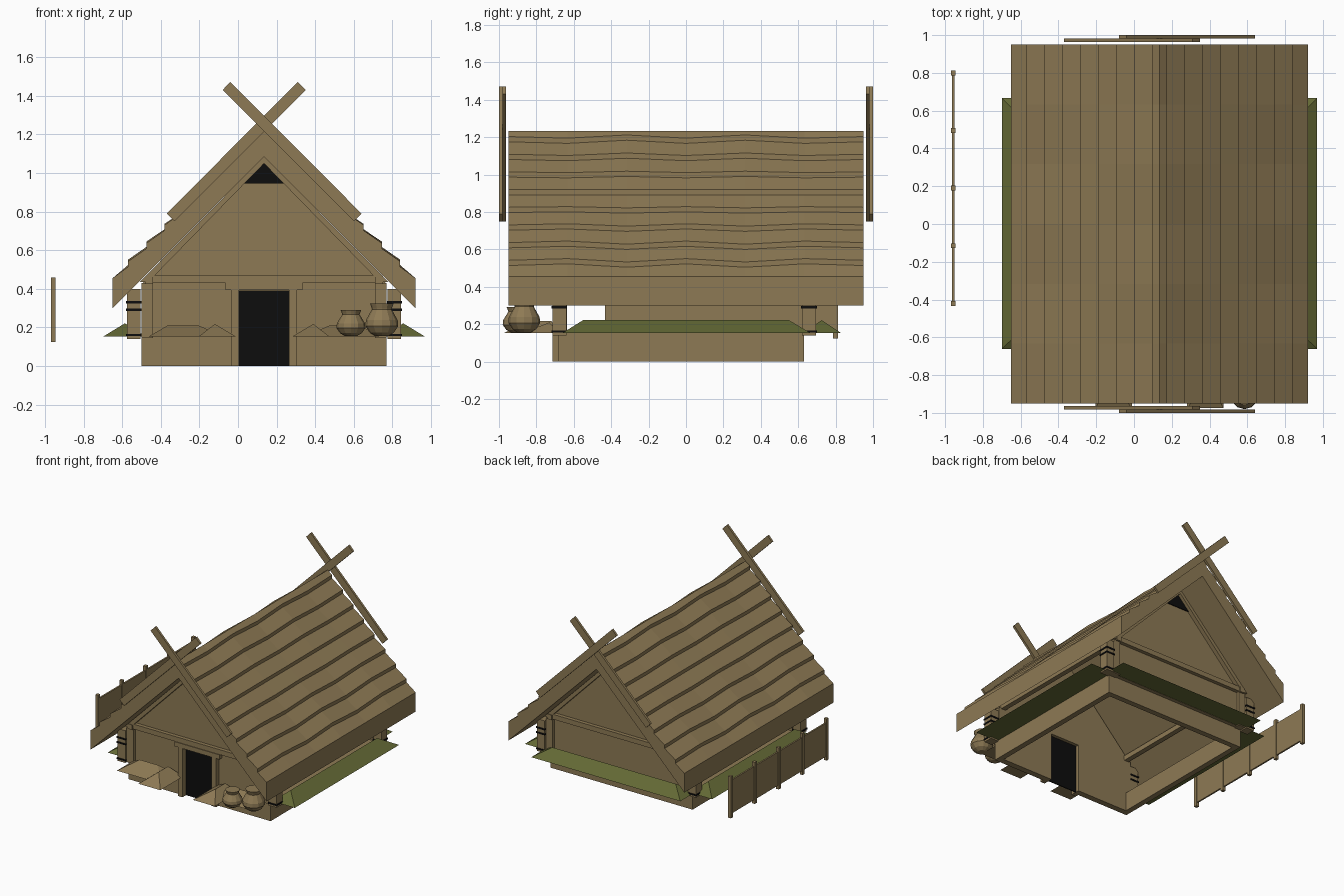
import bpy, bmesh, math
from mathutils import Vector, Matrix

cube = bpy.data.objects.get("Cube")
if cube:
    bpy.data.objects.remove(cube, do_unlink=True)

CX = 0.135          # centre line of the house
FRONT, BACK = -0.68, 0.66


def material(name, rgb):
    m = bpy.data.materials.new(name)
    m.use_nodes = True
    m.diffuse_color = (*rgb, 1)
    m.node_tree.nodes["Principled BSDF"].inputs["Base Color"].default_value = (*rgb, 1)
    return m


WOOD = material("weathered brown", (0.27, 0.195, 0.09))
GRASS = material("grass green", (0.125, 0.14, 0.035))
DARK = material("dark opening", (0.004, 0.004, 0.004))


def finish(name, bm, mat):
    bmesh.ops.recalc_face_normals(bm, faces=bm.faces)
    me = bpy.data.meshes.new(name)
    bm.to_mesh(me)
    bm.free()
    me.materials.append(mat)
    ob = bpy.data.objects.new(name, me)
    bpy.context.collection.objects.link(ob)
    return ob


def box(name, x, y, z, mat=WOOD):
    """Box between (min, max) pairs."""
    bm = bmesh.new()
    bmesh.ops.create_cube(bm, size=1)
    for v in bm.verts:
        v.co = [r[0] if c < 0 else r[1] for c, r in zip(v.co, (x, y, z))]
    return finish(name, bm, mat)


def mirror_box(name, d, y, z, mat=WOOD):
    """Pair of boxes at distance range d either side of the centre line."""
    for side, s in (("left", 1), ("right", -1)):
        box(f"{name}_{side}", sorted(CX + s * v for v in d), y, z, mat)


def prism(name, outline, y0, y1, mat=WOOD):
    """Outline of (distance from centre line, z) extruded along y."""
    bm = bmesh.new()
    rings = [[bm.verts.new((CX + d, y, z)) for d, z in outline] for y in (y0, y1)]
    for ring in rings:
        bm.faces.new(ring)
    n = len(outline)
    for i in range(n):
        j = (i + 1) % n
        bm.faces.new((rings[0][i], rings[0][j], rings[1][j], rings[1][i]))
    return finish(name, bm, mat)


def mound(name, x, y, ridge, mat, top=0.222):
    """Earth bank: rectangular foot and a ridge between two points."""
    bm = bmesh.new()
    for px in x:
        for py in y:
            bm.verts.new((px, py, 0.152))
    for px, py in ridge:
        bm.verts.new((px, py, top))
    bmesh.ops.convex_hull(bm, input=bm.verts)
    bmesh.ops.dissolve_limit(bm, angle_limit=0.01, verts=bm.verts, edges=bm.edges)
    return finish(name, bm, mat)


def lathe(name, loc, outline, sides=12):
    bm = bmesh.new()
    rings = []
    for r, z in outline:
        rings.append([bm.verts.new(Vector(loc) + Vector((
            r * math.cos(math.tau * k / sides), r * math.sin(math.tau * k / sides), z)))
            for k in range(sides)])
    for a, b in zip(rings, rings[1:]):
        for k in range(sides):
            j = (k + 1) % sides
            bm.faces.new((a[k], a[j], b[j], b[k]))
    bm.faces.new(rings[0])
    bm.faces.new(rings[-1])
    return finish(name, bm, WOOD)


# Thatched roof: stepped courses with uneven lips, hollow underneath
STATIONS = 7
COURSES = 8
bm = bmesh.new()
rings = []
for k in range(STATIONS):
    y = -0.95 + 1.9 * k / (STATIONS - 1)
    half = [(0.785, 0.3), (0.785, 0.455)]
    for i in range(COURSES):
        d = 0.705 - 0.095 * i
        z = 0.52 + 0.0945 * i
        inner = 0 < k < STATIONS - 1
        wave = 0.009 * math.cos(math.pi * (k + 1) + i * 0.4) if inner else 0
        half += [(d, z + wave - 0.006), (d, z + wave + 0.022)]
    outline = [(-d, z) for d, z in half] + [(0, 1.232)] + half[::-1] + [(0, 1.085)]
    rings.append([bm.verts.new((CX + d, y, z)) for d, z in outline])
for a, b in zip(rings, rings[1:]):
    for i in range(len(a)):
        j = (i + 1) % len(a)
        bm.faces.new((a[i], a[j], b[j], b[i]))
for ring in (rings[0], rings[-1]):
    bm.faces.new(ring)
finish("thatched_roof", bm, WOOD)

# Crossed gable boards, front and back
for end, s in (("front", -1), ("back", 1)):
    for side, m, near, far in (("rising_right", 1, 0.963, 0.982), ("rising_left", -1, 0.982, 1.0)):
        prism(f"{end}_cross_board_{side}",
              [(m * d, z) for d, z in ((-0.505, 0.79), (-0.465, 0.75), (0.215, 1.43), (0.175, 1.472))],
              *sorted((s * near, s * far)))

# Gable ends: wall, rafters, tie beam, smoke hole and corner posts
for end, s, y in (("front", -1, FRONT), ("back", 1, BACK)):
    def span(a, b):
        return sorted((y + s * a, y + s * b))
    prism(f"{end}_gable_wall", [(-0.63, 0.43), (0.63, 0.43), (0, 1.075)], *span(-0.04, 0))
    box(f"{end}_tie_beam", (CX - 0.575, CX + 0.575), span(-0.03, 0.03), (0.43, 0.47))
    prism(f"{end}_smoke_hole", [(-0.105, 0.945), (0.105, 0.945), (0, 1.05)], *span(0.001, 0.008), DARK)
    prism(f"{end}_smoke_hole_tip", [(0, 1.045), (0.015, 1.062), (0, 1.08), (-0.015, 1.062)],
          *span(0.001, 0.03), DARK)
    for side, m in (("left", 1), ("right", -1)):
        prism(f"{end}_rafter_{side}",
              [(m * 0.645, 0.435), (m * 0.6, 0.435), (0, 1.05), (0, 1.085)], *span(0, 0.035))
    mirror_box(f"{end}_corner_stud", (0.575, 0.635), span(-0.04, 0.025), (0.145, 0.43))
    mirror_box(f"{end}_eave_post", (0.64, 0.71), span(-0.04, 0.035), (0.14, 0.4))
    for z in (0.155, 0.285, 0.325):
        mirror_box(f"{end}_lashing_{int(z * 1000)}", (0.636, 0.715), span(-0.045, 0.04),
                   (z, z + 0.012), DARK)

# Sunken base walls, open below, with the doorway in the front
mirror_box("front_wall", (0.13, 0.635), (FRONT, FRONT + 0.045), (0, 0.43))
box("wall_above_door", (CX - 0.13, CX + 0.13), (FRONT, FRONT + 0.045), (0.39, 0.43))
box("back_wall", (CX - 0.635, CX + 0.635), (BACK - 0.075, BACK - 0.03), (0, 0.152))
box("back_wall_upper", (CX - 0.635, CX + 0.635), (BACK - 0.04, BACK), (0.15, 0.43))
mirror_box("base_wall", (0.59, 0.635), (FRONT + 0.045, BACK - 0.03), (0, 0.152))
mirror_box("front_sill_board", (0.17, 0.635), (FRONT - 0.004, FRONT), (0, 0.145))
mirror_box("wall_plate", (0.575, 0.615), (FRONT - 0.04, BACK + 0.04), (0.425, 0.465))

# Door
box("door_opening", (CX - 0.13, CX + 0.13), (FRONT + 0.01, FRONT + 0.018), (0, 0.39), DARK)
mirror_box("door_post", (0.13, 0.17), (FRONT - 0.035, FRONT + 0.02), (0, 0.395))
box("door_lintel", (CX - 0.2, CX + 0.2), (FRONT - 0.035, FRONT + 0.02), (0.393, 0.43))

# Earth banks: grassy at sides and back, bare either side of the door
for side, m in (("left", 1), ("right", -1)):
    def pos(*ds):
        return [CX + m * d for d in ds]
    crest = CX + m * 0.72
    mound(f"side_bank_{side}", pos(0.635, 0.835), (-0.662, 0.668),
          [(crest, -0.55), (crest, 0.55)], GRASS)
    mound(f"front_bank_{side}", pos(0.2, 0.6), (-0.88, FRONT),
          [(CX + m * 0.34, -0.73), (CX + m * 0.5, -0.73)], WOOD, 0.21)
    mound(f"door_bank_{side}", pos(0.145, 0.34), (-0.975, FRONT),
          [(CX + m * 0.255, -0.84), (CX + m * 0.255, -0.72)], WOOD, 0.218)
mound("back_bank", (CX - 0.665, CX + 0.665), (BACK - 0.03, 0.83),
      [(CX - 0.55, 0.725), (CX + 0.55, 0.725)], GRASS)

# Fence
box("fence_panel", (-0.963, -0.95), (-0.42, 0.8), (0.155, 0.425))
for i in range(5):
    y = -0.42 + 0.305 * i
    box(f"fence_post_{i + 1}", (-0.97, -0.945), (y - 0.013, y + 0.013), (0.125, 0.46))

# Clay pots
POT = [(0.4, 0), (0.75, 0.22), (1, 0.6), (0.97, 0.95), (0.6, 1.6), (0.62, 1.68), (0.72, 1.95)]
for name, loc, r, h in (("large_pot", (0.745, -0.865, 0.155), 0.085, 0.087),
                        ("small_pot", (0.585, -0.905, 0.155), 0.075, 0.07)):
    lathe(name, loc, [(a * r, b * h) for a, b in POT])
